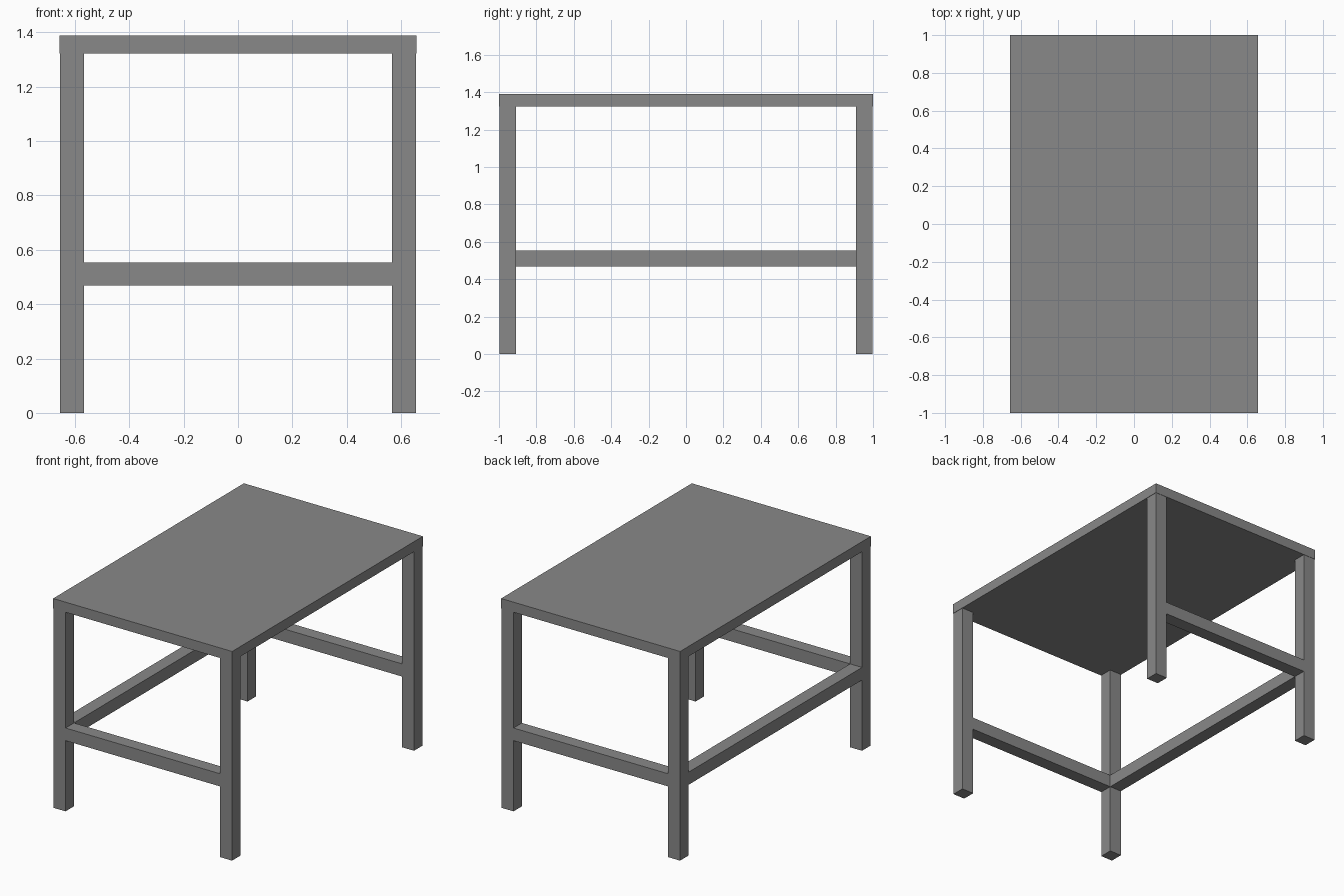
import bpy
import bmesh

if "Cube" in bpy.data.objects:
    bpy.data.objects.remove(bpy.data.objects["Cube"])

grey = bpy.data.materials.new("mid grey")
grey.diffuse_color = (0.25, 0.25, 0.25, 1.0)
grey.use_nodes = True
grey.node_tree.nodes["Principled BSDF"].inputs["Base Color"].default_value = grey.diffuse_color


def box(name, x, y, z):
    """Axis-aligned box from (min, max) ranges."""
    bm = bmesh.new()
    bmesh.ops.create_cube(bm, size=1.0)
    for v in bm.verts:
        for i, (lo, hi) in enumerate((x, y, z)):
            v.co[i] = hi if v.co[i] > 0 else lo
    mesh = bpy.data.meshes.new(name)
    bm.to_mesh(mesh)
    bm.free()
    mesh.materials.append(grey)
    ob = bpy.data.objects.new(name, mesh)
    bpy.context.collection.objects.link(ob)
    return ob


def span(side, inner, outer):
    return tuple(sorted((side * inner, side * outer)))


TOP_X, TOP_Y = 0.657, 1.0       # half sizes of the top
OUT_X, OUT_Y = 0.655, 0.998     # outer leg faces
IN_X, IN_Y = 0.567, 0.91        # inner leg faces
UNDER, HEIGHT = 1.322, 1.389
RAIL_Z = (0.469, 0.553)

# Table top
box("table_top", (-TOP_X, TOP_X), (-TOP_Y, TOP_Y), (UNDER, HEIGHT))

# Four square legs
for sx, xn in ((-1, "left"), (1, "right")):
    for sy, yn in ((-1, "front"), (1, "back")):
        box(f"{yn}_{xn}_leg", span(sx, IN_X, OUT_X), span(sy, IN_Y, OUT_Y), (0, UNDER))

# Stretchers at both ends and along the left side only; the right is open
for sy, yn in ((-1, "front"), (1, "back")):
    box(f"{yn}_stretcher", (-IN_X, IN_X), span(sy, IN_Y, OUT_Y), RAIL_Z)
box("left_stretcher", span(-1, IN_X, OUT_X), (-IN_Y, IN_Y), RAIL_Z)
